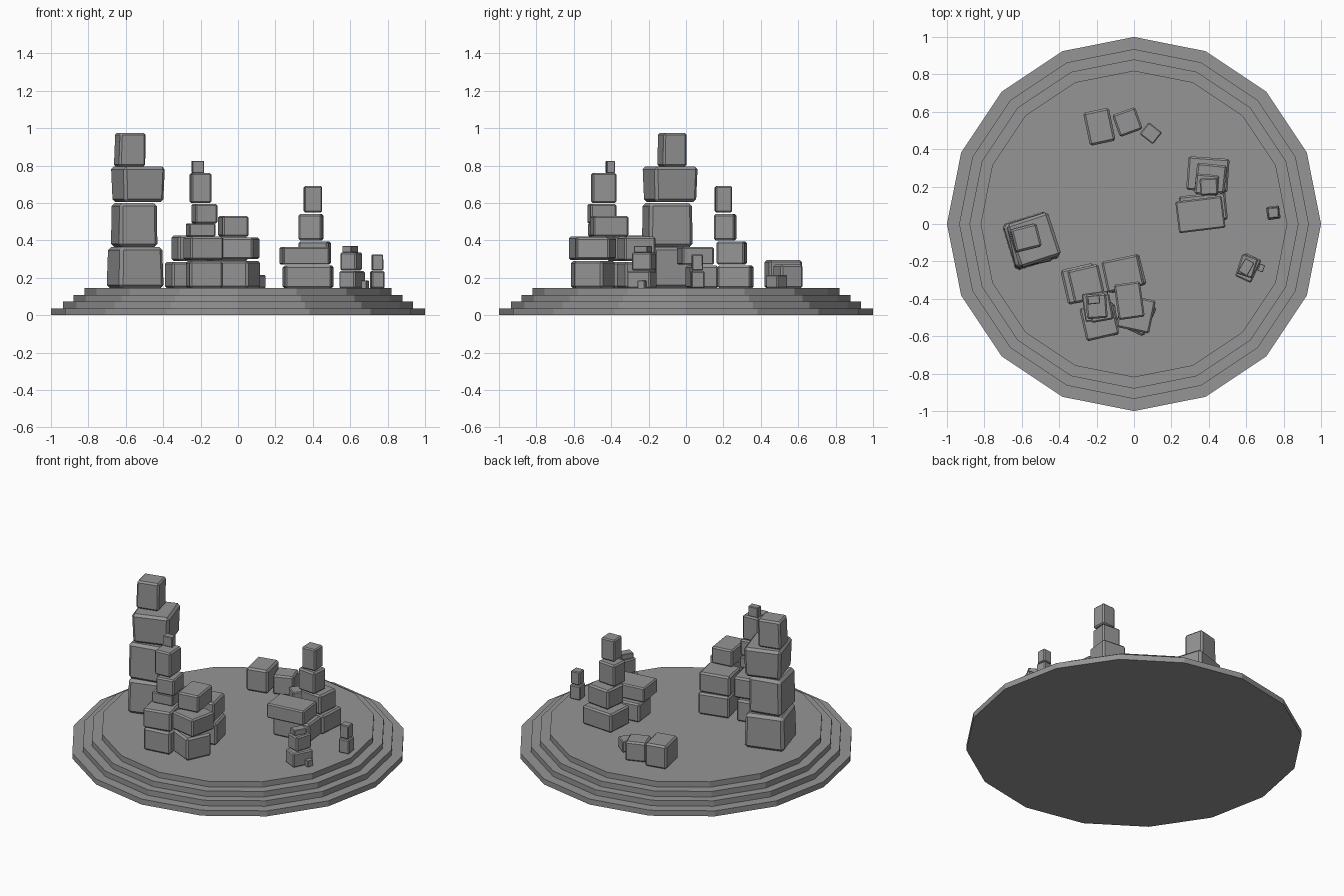
import bpy
import bmesh
import math
from mathutils import Matrix, Vector

default_cube = bpy.data.objects.get("Cube")
if default_cube:
    bpy.data.objects.remove(default_cube, do_unlink=True)

# One grey stone colour
stone = bpy.data.materials.new("grey_stone")
stone.use_nodes = True
grey = (0.3, 0.3, 0.3, 1)
stone.diffuse_color = grey
stone.node_tree.nodes["Principled BSDF"].inputs["Base Color"].default_value = grey


def make_object(name, bm):
    mesh = bpy.data.meshes.new(name)
    bm.to_mesh(mesh)
    bm.free()
    mesh.materials.append(stone)
    obj = bpy.data.objects.new(name, mesh)
    bpy.context.collection.objects.link(obj)
    return obj


def add_step(name, radius, bottom, height, sides=16):
    """Flat sided disc of the platform."""
    bm = bmesh.new()
    bmesh.ops.create_cone(bm, cap_ends=True, segments=sides,
                          radius1=radius, radius2=radius, depth=height)
    bmesh.ops.translate(bm, verts=bm.verts, vec=(0, 0, bottom + height / 2))
    return make_object(name, bm)


def add_block(name, x, y, bottom, top, width, depth, turn, taper=1.0, lean=(0, 0)):
    """Chamfered block; taper scales its top and lean shifts it."""
    bm = bmesh.new()
    bmesh.ops.create_cube(bm, size=1)
    for v in bm.verts:
        scale, shift = (taper, Vector(lean)) if v.co.z > 0 else (1, Vector((0, 0)))
        v.co.x = v.co.x * width * scale + shift.x
        v.co.y = v.co.y * depth * scale + shift.y
        v.co.z *= top - bottom
    bmesh.ops.rotate(bm, verts=bm.verts, cent=(0, 0, 0),
                     matrix=Matrix.Rotation(math.radians(turn), 3, "Z"))
    bmesh.ops.translate(bm, verts=bm.verts, vec=(x, y, (bottom + top) / 2))
    obj = make_object(name, bm)
    bevel = obj.modifiers.new("chamfer", "BEVEL")
    bevel.width = min(width, depth, top - bottom) * 0.08
    bevel.segments = 1
    return obj


def add_pile(name, blocks):
    for number, block in enumerate(blocks, 1):
        add_block(f"{name}_block_{number}", *block)


# Stepped round platform
step_height = 0.036
for index, radius in enumerate((1, 0.935, 0.88, 0.82)):
    add_step(f"platform_step_{index + 1}", radius, index * step_height, step_height)
floor = 4 * step_height

# Tall single tower
add_pile("tall_tower", [
    (-0.55, -0.09, floor, 0.365, 0.25, 0.26, 17, 0.95),
    (-0.555, -0.1, 0.365, 0.6, 0.21, 0.24, 12, 0.97),
    (-0.535, -0.085, 0.605, 0.795, 0.22, 0.23, 18, 1.06),
    (-0.58, -0.075, 0.795, 0.975, 0.145, 0.13, 14, 0.97, (0.005, 0)),
])

# Big cluster: four two-high stacks
add_pile("cluster_back_left", [
    (-0.285, -0.32, floor, 0.285, 0.18, 0.19, 13),
    (-0.255, -0.32, 0.29, 0.425, 0.17, 0.18, 13),
])
add_pile("cluster_back_right", [
    (-0.05, -0.265, floor, 0.285, 0.2, 0.17, 14),
    (-0.06, -0.265, 0.29, 0.42, 0.2, 0.17, 12),
])
add_pile("cluster_front_left", [
    (-0.18, -0.52, floor, 0.29, 0.18, 0.17, 8),
    (-0.185, -0.52, 0.295, 0.42, 0.18, 0.18, 13),
])
add_pile("cluster_front_right", [
    (0.01, -0.49, floor, 0.29, 0.17, 0.17, -25),
    (0.01, -0.48, 0.3, 0.415, 0.18, 0.18, -12),
    (-0.025, -0.41, 0.42, 0.53, 0.14, 0.19, 8),
])

# Slim turret standing on the big cluster
add_pile("cluster_turret", [
    (-0.2, -0.44, 0.42, 0.49, 0.14, 0.15, 8),
    (-0.18, -0.45, 0.49, 0.595, 0.12, 0.14, 10),
    (-0.2, -0.44, 0.6, 0.76, 0.11, 0.13, 4),
    (-0.215, -0.405, 0.76, 0.825, 0.065, 0.045, 6),
])

# Right pile with its own turret
add_pile("right_pile", [
    (0.37, 0.085, floor, 0.265, 0.25, 0.15, 6),
    (0.355, 0.05, 0.27, 0.365, 0.25, 0.17, 7),
    (0.395, 0.265, floor, 0.265, 0.22, 0.18, -4),
    (0.41, 0.245, 0.27, 0.395, 0.16, 0.15, -6),
    (0.39, 0.21, 0.4, 0.54, 0.125, 0.11, -5),
    (0.4, 0.2, 0.55, 0.69, 0.095, 0.09, 3),
])

# Low row of blocks at the back
add_pile("back_row", [
    (-0.185, 0.52, floor, 0.295, 0.14, 0.18, 12),
    (-0.035, 0.545, floor, 0.27, 0.13, 0.125, 20),
    (0.09, 0.485, floor, 0.215, 0.09, 0.08, -38),
])

# Small stacks near the right edge
add_pile("small_stack", [
    (0.61, -0.235, floor, 0.235, 0.095, 0.135, -25),
    (0.605, -0.225, 0.24, 0.335, 0.09, 0.11, -18),
    (0.6, -0.23, 0.335, 0.37, 0.055, 0.08, -30),
    (0.68, -0.235, floor, 0.185, 0.03, 0.04, -20),
])
add_pile("edge_stack", [
    (0.745, 0.06, floor, 0.235, 0.07, 0.07, 8),
    (0.745, 0.06, 0.24, 0.325, 0.062, 0.06, 4, 0.95),
])
